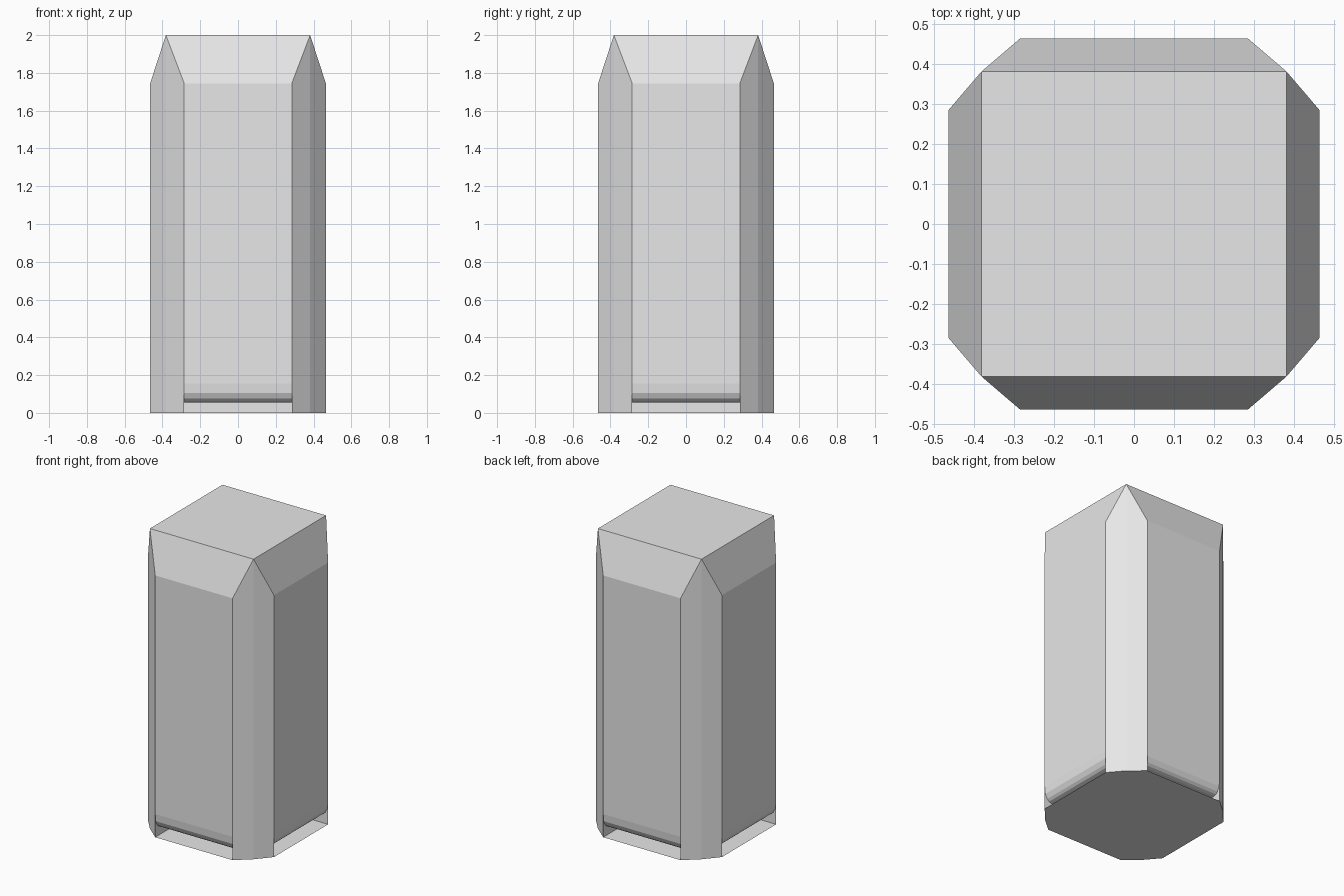
import bpy, bmesh
from math import pi
from mathutils import Matrix, Vector

cube = bpy.data.objects.get("Cube")
if cube:
    bpy.data.objects.remove(cube, do_unlink=True)

grey = bpy.data.materials.new("light grey")
grey.use_nodes = True
grey.diffuse_color = (0.8, 0.8, 0.8, 1)
grey.node_tree.nodes["Principled BSDF"].inputs["Base Color"].default_value = (0.8, 0.8, 0.8, 1)

HALF = 0.465      # centre to panel
PANEL = 0.285     # half width of a panel
CORNER = 0.382    # corner ridge, also half width of the top
SHOULDER = 1.745  # where the sloped top starts
HEIGHT = 2.0

# Panel profile (distance out, height): flat face, rolled lower lip, toe recess
profile = [(HALF, SHOULDER), (HALF, 0.155), (0.46, 0.105), (0.445, 0.075),
           (0.43, 0.062), (0.41, 0.056), (PANEL, 0.056), (PANEL, 0)]

bm = bmesh.new()


def face(points, turn):
    bm.faces.new([bm.verts.new(turn @ Vector(p)) for p in points])


# Four identical sides
for i in range(4):
    turn = Matrix.Rotation(i * pi / 2, 3, 'Z')
    # sloped shoulder
    face([(-PANEL, -HALF, SHOULDER), (PANEL, -HALF, SHOULDER),
          (CORNER, -CORNER, HEIGHT), (-CORNER, -CORNER, HEIGHT)], turn)
    # panel, lip and recess
    for (d0, z0), (d1, z1) in zip(profile, profile[1:]):
        face([(-PANEL, -d1, z1), (PANEL, -d1, z1), (PANEL, -d0, z0), (-PANEL, -d0, z0)], turn)
    for s in (-1, 1):
        # half of each corner post
        post = [(s * PANEL, -HALF, 0), (s * CORNER, -CORNER, 0),
                (s * CORNER, -CORNER, HEIGHT), (s * PANEL, -HALF, SHOULDER)]
        face(post[::s], turn)
        # post cheek beside the recess
        cheek = [(s * PANEL, -d, z) for d, z in profile[1:]] + [(s * PANEL, -HALF, 0)]
        face(cheek[::s], turn)

# Flat top
face([(x * CORNER, y * CORNER, HEIGHT) for x, y in ((-1, -1), (1, -1), (1, 1), (-1, 1))],
     Matrix.Identity(3))

# Floor plate
rim = []
for i in range(4):
    turn = Matrix.Rotation(i * pi / 2, 3, 'Z')
    rim += [turn @ Vector(p) for p in ((-PANEL, -HALF, 0), (PANEL, -HALF, 0), (CORNER, -CORNER, 0))]
face(rim[::-1], Matrix.Identity(3))

bmesh.ops.remove_doubles(bm, verts=bm.verts, dist=0.0005)
mesh = bpy.data.meshes.new("pillar_body")
bm.to_mesh(mesh)
bm.free()
mesh.materials.append(grey)
body = bpy.data.objects.new("pillar_body", mesh)
bpy.context.collection.objects.link(body)
